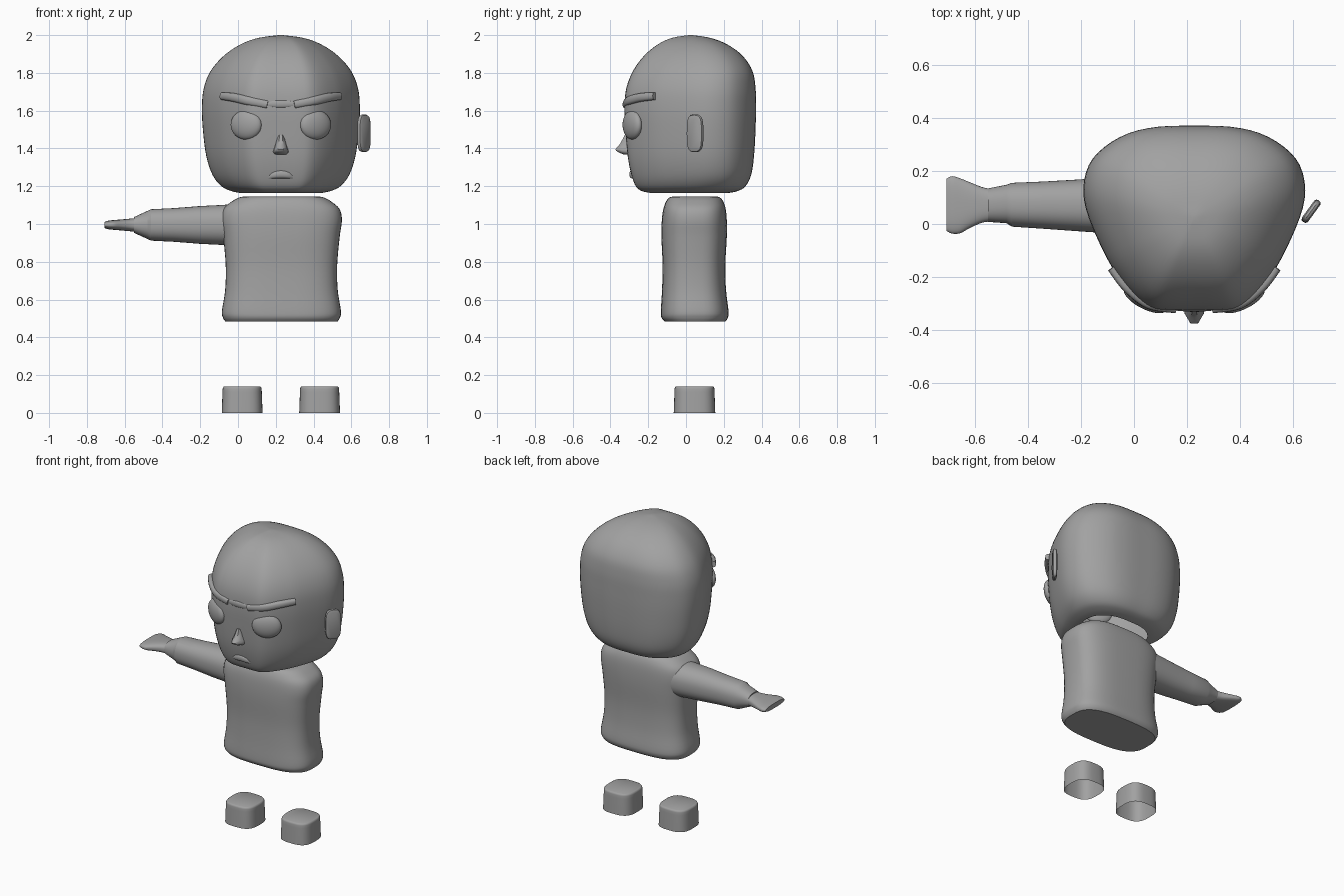
import bpy, bmesh, math
from mathutils import Vector, Matrix

cube = bpy.data.objects.get("Cube")
if cube:
    bpy.data.objects.remove(cube, do_unlink=True)

grey = bpy.data.materials.new("plain grey")
grey.use_nodes = True
GREY = (0.36, 0.36, 0.36, 1)
grey.diffuse_color = GREY
grey.node_tree.nodes["Principled BSDF"].inputs["Base Color"].default_value = GREY

CX = 0.227  # body centre line


def finish(name, bm, angle=40):
    bmesh.ops.recalc_face_normals(bm, faces=bm.faces)
    mesh = bpy.data.meshes.new(name)
    bm.to_mesh(mesh)
    bm.free()
    obj = bpy.data.objects.new(name, mesh)
    bpy.context.collection.objects.link(obj)
    mesh.materials.append(grey)
    bpy.ops.object.select_all(action='DESELECT')
    obj.select_set(True)
    bpy.context.view_layer.objects.active = obj
    bpy.ops.object.shade_smooth_by_angle(angle=math.radians(angle))
    return obj


def smooth_path(points, steps, closed=False):
    """Catmull-Rom through tuples of any length."""
    pts = [Vector(p) for p in points]
    n, out = len(pts), []
    at = (lambda i: pts[i % n]) if closed else (lambda i: pts[min(max(i, 0), n - 1)])
    for i in range(n if closed else n - 1):
        a, b, c, d = (at(i + k) for k in (-1, 0, 1, 2))
        for s in range(steps):
            t = s / steps
            out.append(0.5 * (2 * b + (c - a) * t + (2 * a - 5 * b + 4 * c - d) * t * t
                              + (3 * b - a - 3 * c + d) * t ** 3))
    return out if closed else out + [pts[-1]]


def squircle(power, count=48):
    out = []
    for i in range(count):
        c, s = math.cos(math.tau * i / count), math.sin(math.tau * i / count)
        out.append((math.copysign(abs(c) ** (2 / power), c),
                    math.copysign(abs(s) ** (2 / power), s)))
    return out


def bridge(bm, loops, cap_start=True, cap_end=True):
    for a, b in zip(loops, loops[1:]):
        for i in range(len(a)):
            j = (i + 1) % len(a)
            bm.faces.new((a[i], a[j], b[j], b[i]))
    if cap_start:
        bm.faces.new(loops[0])
    if cap_end:
        bm.faces.new(loops[-1])


def loft(name, rings, profile, centre, axis='Z', steps=4, cap_start=True, angle=40):
    """Each ring: position along axis, half width, y front, y back."""
    bm = bmesh.new()
    loops = []
    for t, half, y0, y1 in smooth_path(rings, steps):
        loop = []
        for u, v in profile:
            w, y = centre + u * half, (y0 + y1) / 2 + v * (y1 - y0) / 2
            loop.append(bm.verts.new((w, y, t) if axis == 'Z' else (t, y, w)))
        loops.append(loop)
    bridge(bm, loops, cap_start)
    return finish(name, bm, angle)


def tapered_tube(name, points):
    """Each point: x, y, z, depth radius, height radius."""
    bm = bmesh.new()
    path = smooth_path(points, 6)
    loops = []
    for i, p in enumerate(path):
        d = Vector(path[min(i + 1, len(path) - 1)][:3]) - Vector(path[max(i - 1, 0)][:3])
        side = d.cross(Vector((0, 0, 1))).normalized()
        up = side.cross(d).normalized()
        loops.append([bm.verts.new(Vector(p[:3]) + side * u * p[3] + up * v * p[4])
                      for u, v in squircle(2.5, 16)])
    bridge(bm, loops)
    return finish(name, bm, 50)


# Head: wide at the back, narrowing to the face, open at the neck
half = [(0.25, -1), (0.39, -0.97), (0.52, -0.86), (0.66, -0.67), (0.79, -0.43), (0.95, 0),
        (1, 0.3), (0.95, 0.575), (0.81, 0.77), (0.59, 0.92), (0.32, 0.99)]
outline = [(0, -1)] + half + [(0, 1)] + [(-u, v) for u, v in reversed(half)]
loft("head", [(1.165, 0.22, -0.19, 0.23), (1.175, 0.265, -0.235, 0.275),
              (1.2, 0.315, -0.265, 0.315), (1.26, 0.362, -0.288, 0.345),
              (1.36, 0.395, -0.308, 0.36), (1.5, 0.413, -0.32, 0.368),
              (1.62, 0.418, -0.325, 0.37), (1.72, 0.408, -0.315, 0.368),
              (1.81, 0.372, -0.28, 0.352), (1.89, 0.303, -0.222, 0.3),
              (1.95, 0.215, -0.15, 0.22), (1.985, 0.12, -0.075, 0.13),
              (2.0, 0.01, 0.015, 0.035)],
     smooth_path(outline, 3, True), CX, cap_start=False)

# Torso
loft("torso", [(0.485, 0.298, -0.115, 0.21), (0.505, 0.31, -0.13, 0.222),
               (0.54, 0.315, -0.133, 0.225), (0.65, 0.298, -0.127, 0.212),
               (0.78, 0.295, -0.124, 0.208), (0.93, 0.308, -0.13, 0.216),
               (1.02, 0.32, -0.128, 0.216), (1.08, 0.307, -0.12, 0.21),
               (1.12, 0.262, -0.105, 0.197), (1.14, 0.225, -0.088, 0.18),
               (1.145, 0.2, -0.07, 0.165)], squircle(3), CX + 0.003)

# Right arm: sleeve with cuff, then a flat flared hand
loft("right_arm", [(0.0, 0.112, -0.04, 0.185), (-0.08, 0.106, -0.036, 0.18),
                   (-0.2, 0.1, -0.028, 0.168), (-0.34, 0.089, -0.018, 0.16),
                   (-0.46, 0.083, -0.01, 0.155), (-0.48, 0.074, 0.003, 0.148),
                   (-0.55, 0.042, 0.008, 0.134)], squircle(2.3), 0.995, 'X', 1, angle=25)
loft("right_hand", [(-0.54, 0.036, 0.01, 0.132), (-0.575, 0.033, 0.004, 0.14),
                    (-0.62, 0.029, -0.016, 0.158), (-0.655, 0.026, -0.035, 0.172),
                    (-0.685, 0.023, -0.036, 0.18), (-0.707, 0.016, -0.026, 0.17)],
     squircle(2.6), 0.995, 'X', 3)

# Feet: upturned cups, open underneath
for name, x in (("right_foot", CX - 0.205), ("left_foot", CX + 0.205)):
    loft(name, [(0, 0.108, -0.065, 0.155), (0.11, 0.104, -0.061, 0.151),
                (0.133, 0.102, -0.059, 0.149), (0.14, 0.095, -0.052, 0.142)],
         squircle(3), x, steps=2, cap_start=False)

# Left ear: rounded plate slanting away from the head
bm = bmesh.new()
ear_shape = squircle(3.5, 32)
bridge(bm, [[bm.verts.new((k * 0.5 * u * 0.1, off, k * v * 0.1)) for u, v in ear_shape]
            for off, k in ((-0.014, 0.8), (-0.009, 0.96), (0, 1), (0.009, 0.96), (0.014, 0.8))])
bm.transform(Matrix.Translation((0.667, 0.048, 1.48)) @ Matrix.Rotation(math.radians(54), 4, 'Z'))
finish("left_ear", bm)

# Eyes and brows, mirrored about the centre line
for side, s in (("right", -1), ("left", 1)):
    bm = bmesh.new()
    bmesh.ops.create_uvsphere(bm, u_segments=32, v_segments=16, radius=1)
    bm.transform(Matrix.Translation((CX + s * 0.184, -0.284, 1.525))
                 @ Matrix.Rotation(s * math.radians(27), 4, 'Z')
                 @ Matrix.Diagonal((0.09, 0.036, 0.078, 1)))
    finish(side + "_eye", bm)
    tapered_tube(side + "_brow", [
        (CX + s * 0.31, -0.165, 1.677, 0.018, 0.02), (CX + s * 0.25, -0.237, 1.67, 0.022, 0.023),
        (CX + s * 0.17, -0.298, 1.652, 0.022, 0.024), (CX + s * 0.07, -0.318, 1.632, 0.018, 0.021)])

# Frown crease between the brows
tapered_tube("brow_ridge", [(CX - 0.09, -0.312, 1.635, 0.012, 0.016), (CX, -0.315, 1.635, 0.016, 0.022),
                            (CX + 0.09, -0.312, 1.635, 0.012, 0.016)])

# Nose: wedge growing out toward a low tip
loft("nose", [(1.368, 0.034, -0.33, -0.28), (1.38, 0.046, -0.358, -0.28),
              (1.395, 0.042, -0.374, -0.28), (1.42, 0.034, -0.352, -0.28),
              (1.47, 0.02, -0.325, -0.28)],
     [(-1, 1), (-0.8, -0.3), (-0.35, -1), (0.35, -1), (0.8, -0.3), (1, 1)], CX, steps=2, angle=50)

# Mouth: downturned lip
tapered_tube("mouth", [(CX - 0.078, -0.268, 1.24, 0.008, 0.006), (CX - 0.04, -0.28, 1.258, 0.016, 0.018),
                       (CX, -0.282, 1.264, 0.018, 0.022), (CX + 0.04, -0.28, 1.258, 0.016, 0.018),
                       (CX + 0.078, -0.268, 1.24, 0.008, 0.006)])
